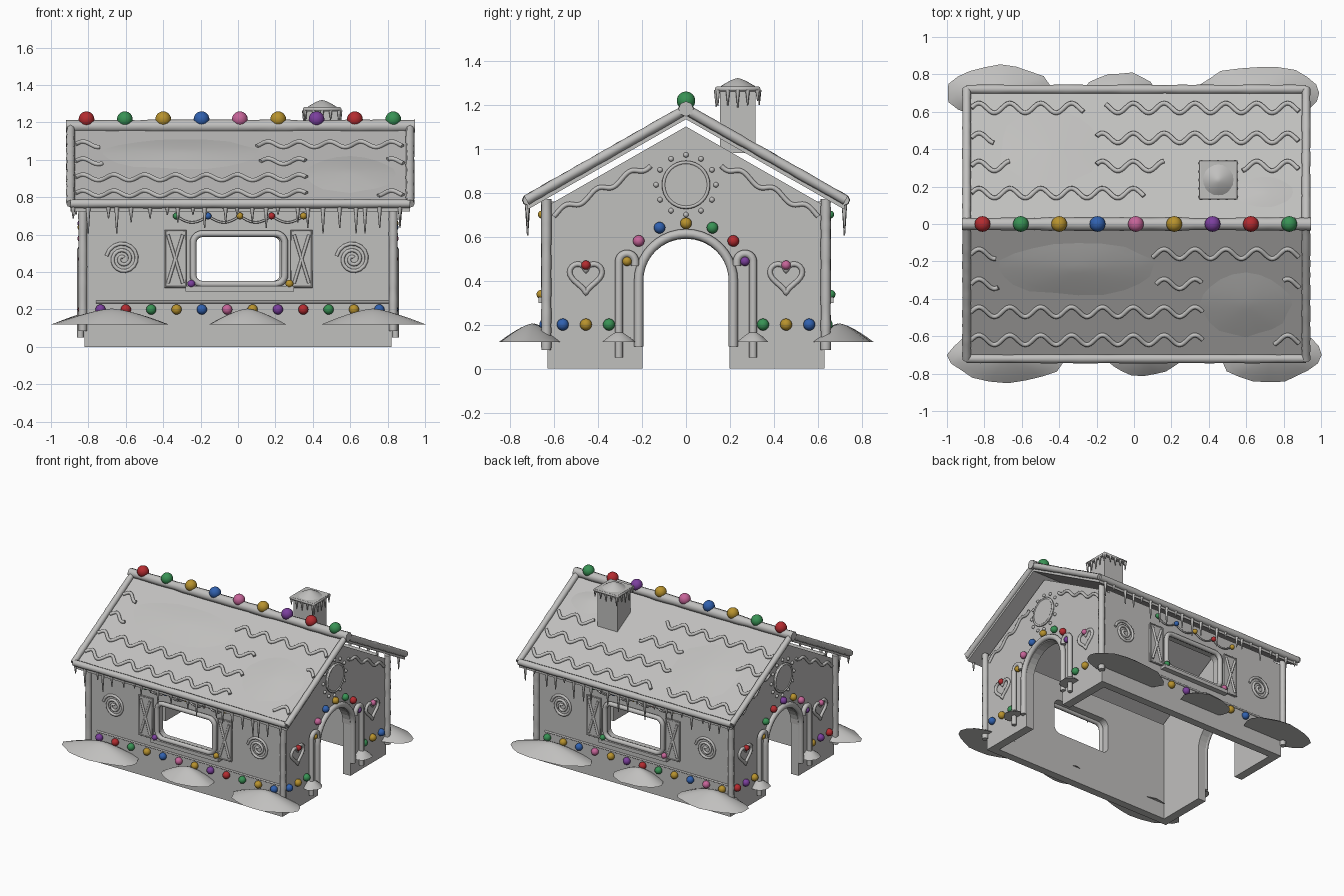
import bpy, bmesh, random
from math import sin, cos, pi
from mathutils import Matrix, Vector

random.seed(4)
if "Cube" in bpy.data.objects:
    bpy.data.objects.remove(bpy.data.objects["Cube"], do_unlink=True)

COLOURS = dict(icing_grey=(.53, .525, .515), red=(.46, .025, .03), green=(.04, .29, .09),
               yellow=(.48, .29, .027), blue=(.03, .12, .43), pink=(.57, .13, .32),
               purple=(.2, .05, .34))
MATS = {}
for key, rgb in COLOURS.items():
    m = bpy.data.materials.new(key)
    m.use_nodes = True
    m.diffuse_color = (*rgb, 1)
    m.node_tree.nodes["Principled BSDF"].inputs["Base Color"].default_value = (*rgb, 1)
    MATS[key] = m
CYCLE = ["red", "green", "yellow", "blue", "pink", "yellow", "purple"]

# Wall frames: u along the wall, v up, d outwards
HX, HY = .82, .63
FRONT = lambda u, v, d=0: Vector((u, -HY - d, v))
BACK = lambda u, v, d=0: Vector((-u, HY + d, v))
LEFT = lambda u, v, d=0: Vector((HX + d, u, v))
RIGHT = lambda u, v, d=0: Vector((-HX - d, -u, v))


def add(name, mesh, colour="icing_grey", smooth=False):
    if not mesh.materials:
        mesh.materials.append(MATS[colour])
    if smooth:
        mesh.shade_smooth()
    ob = bpy.data.objects.new(name, mesh)
    bpy.context.collection.objects.link(ob)
    return ob


def from_bm(name, bm, smooth=False):
    mesh = bpy.data.meshes.new(name)
    bm.to_mesh(mesh)
    bm.free()
    return add(name, mesh, smooth=smooth)


def panel(name, place, loops, t, d=0):
    """Flat outline, holes allowed, thickened inwards by t from offset d."""
    bm = bmesh.new()
    for loop in loops:
        vs = [bm.verts.new(place(u, v, d - t / 2)) for u, v in loop]
        for a, b in zip(vs, vs[1:] + vs[:1]):
            bm.edges.new((a, b))
    bmesh.ops.triangle_fill(bm, edges=bm.edges[:], use_beauty=True)
    bmesh.ops.recalc_face_normals(bm, faces=bm.faces[:])
    mod = from_bm(name, bm).modifiers.new("thickness", "SOLIDIFY")
    mod.thickness, mod.offset = t, 0


def tube(name, strokes, r, closed=False, lumps=0):
    """Round icing piping along one or more point lists."""
    cu = bpy.data.curves.new(name, "CURVE")
    cu.dimensions, cu.bevel_depth, cu.bevel_resolution = "3D", r, 2
    cu.use_fill_caps = True
    for pts in strokes:
        sp = cu.splines.new("POLY")
        sp.points.add(len(pts) - 1)
        sp.use_cyclic_u = closed
        for p, co in zip(sp.points, pts):
            p.co = (*co, 1)
            p.radius = 1 + random.uniform(-lumps, lumps)
    tmp = bpy.data.objects.new("tmp", cu)
    bpy.context.collection.objects.link(tmp)
    mesh = bpy.data.meshes.new_from_object(tmp.evaluated_get(bpy.context.evaluated_depsgraph_get()))
    bpy.data.objects.remove(tmp)
    mesh.materials.clear()
    add(name, mesh, smooth=True)


BALLS = {}


def ball(name, co, r, colour):
    if (r, colour) not in BALLS:
        bm = bmesh.new()
        bmesh.ops.create_uvsphere(bm, u_segments=20, v_segments=12, radius=r)
        mesh = bpy.data.meshes.new("sweet_" + colour)
        bm.to_mesh(mesh)
        bm.free()
        BALLS[r, colour] = mesh
    add(name, BALLS[r, colour], colour, True).location = co


def mound(name, base, cx, cy, rx, ry, h, n=20, rough=.06):
    """Soft snow heap with a ragged rim resting on base(x, y)."""
    bm = bmesh.new()
    wob = [1 + random.uniform(-rough, rough) for _ in range(n)]
    rings = []
    for k in range(1, 7):
        t, ring = k / 6, []
        for i in range(n):
            s = t * (1 + (wob[i] - 1) * t)
            x, y = cx + rx * s * cos(2 * pi * i / n), cy + ry * s * sin(2 * pi * i / n)
            ring.append(bm.verts.new((x, y, base(x, y) + h * (1 - t ** 1.4))))
        rings.append(ring)
    top = bm.verts.new((cx, cy, base(cx, cy) + h))
    for i in range(n):
        j = (i + 1) % n
        bm.faces.new((top, rings[0][i], rings[0][j]))
        for a, b in zip(rings, rings[1:]):
            bm.faces.new((a[i], b[i], b[j], a[j]))
    bm.faces.new(rings[-1][::-1])
    from_bm(name, bm, True).data.set_sharp_from_angle(angle=.9)


def icicles(name, spots, r):
    bm = bmesh.new()
    for x, y, z, length in spots:
        bmesh.ops.create_cone(bm, cap_ends=True, segments=8, radius1=r * .25, radius2=r,
                              depth=length, matrix=Matrix.Translation((x, y, z - length / 2)))
    from_bm(name, bm, True).data.set_sharp_from_angle(angle=.9)


def line(a, b, n=24):
    a, b = Vector(a), Vector(b)
    return [a.lerp(b, i / n) for i in range(n + 1)]


def arc(cx, cy, r, a0, a1, n=16):
    return [(cx + r * cos(a0 + (a1 - a0) * i / n), cy + r * sin(a0 + (a1 - a0) * i / n))
            for i in range(n + 1)]


def rect(u0, u1, v0, v1):
    return [(u0, v0), (u1, v0), (u1, v1), (u0, v1)]


def round_rect(u0, u1, v0, v1, r):
    corners = [(u1 - r, v1 - r), (u0 + r, v1 - r), (u0 + r, v0 + r), (u1 - r, v0 + r)]
    return [p for k, (x, y) in enumerate(corners) for p in arc(x, y, r, k * pi / 2, (k + 1) * pi / 2, 6)]


def on(place, pts, d):
    return [place(u, v, d) for u, v in pts]


# Long walls with window, shutters, sill, swirls, string lights and sweets
def long_wall(tag, place, start, sill_colours):
    hole = round_rect(-.24, .25, .335, .605, .05)
    panel(tag + "_wall", place, [rect(-.755, .755, 0, .76), hole], .06)
    tube(tag + "_window_piping", [on(place, hole, .012)], .018, True)
    panel(tag + "_sill", place, [rect(-.28, .3, .297, .325)], .04, .04)
    tube(tag + "_base_trim", [on(place, [(-.76, .24), (.81, .24)], .002)], .007)
    for u0, u1, side in ((-.39, -.28, "a"), (.285, .395, "b")):
        panel(f"{tag}_shutter_{side}", place, [rect(u0, u1, .32, .62)], .02, .018)
        cross = [on(place, p, .02) for p in ([(u0 + .015, .34), (u1 - .015, .6)], [(u0 + .015, .6), (u1 - .015, .34)])]
        tube(f"{tag}_shutter_cross_{side}", cross, .009)
        tube(f"{tag}_shutter_rim_{side}", [on(place, rect(u0, u1, .32, .62), .018)], .006, True)
    for s in (-1, 1):
        swirl = [(s * .615 + (.008 + .0042 * k / 1.9) * cos(k * pi / 8 + 1) * 1.0,
                  .47 + (.008 + .0042 * k / 1.9) * sin(k * pi / 8 + 1)) for k in range(38)]
        tube(f"{tag}_swirl_{s}", [on(place, swirl, .004)], .01)
    wire = [(-.33 + .17 * k / 8, .7 - .035 * sin(pi * (k % 8) / 8)) for k in range(33)]
    tube(tag + "_light_wire", [on(place, wire, .015)], .006)
    for k, c in enumerate(["green", "blue", "yellow", "red", "yellow"]):
        ball(f"{tag}_bulb_{k}", place(-.33 + .17 * k, .7, .025), .018, c)
    for k in range(12):
        ball(f"{tag}_sweet_{k}", place(-.735 + .1355 * k, .2, .01), .027, CYCLE[(start + k) % 7])
    for u, c in zip((-.25, .275), sill_colours):
        ball(f"{tag}_sill_sweet_{c}", place(u, .337, .028), .021, c)


long_wall("front", FRONT, 6, ("purple", "yellow"))
long_wall("back", BACK, 1, ("green", "pink"))


# Gable walls with arched door, canes, hearts and a round plaque
def gable(tag, place, arch_colours, base_colours):
    outline = [(-HY, 0), (-.198, 0)] + arc(0, .392, .198, pi, 0) + [(.198, 0), (HY, 0), (HY, .74), (0, 1.1), (-HY, .74)]
    panel(tag + "_gable", place, [outline], .065)
    door = [(-.215, .1)] + arc(0, .398, .215, pi, 0, 20) + [(.215, .1)]
    tube(tag + "_door_piping", [on(place, door, .01)], .021)
    panel(tag + "_plaque", place, [arc(0, .835, .105, 0, 2 * pi, 31)[:-1]], .02, .015)
    tube(tag + "_plaque_rim", [on(place, arc(0, .835, .102, 0, 2 * pi, 32)[:-1], .012)], .008, True)
    for k, (u, v) in enumerate(arc(0, .835, .136, 0, 2 * pi, 12)[:-1]):
        ball(f"{tag}_dot_{k}", place(u, v, .003), .012, "icing_grey")
    for k, c in enumerate(arch_colours):
        u, v = [(-.215, .58), (-.12, .64), (0, .66), (.12, .64), (.215, .58)][k]
        ball(f"{tag}_arch_sweet_{k}", place(u, v, .012), .026, c)
    for s, heart_c, cane_c in ((-1, "red", "yellow"), (1, "pink", "purple")):
        cane = [(s * .305, .05)] + [(s * u, v) for u, v in arc(.268, .485, .037, 0, pi, 10)] + [(s * .231, .465)]
        tube(f"{tag}_cane_{s}", [on(place, cane, .022)], .018)
        ball(f"{tag}_cane_sweet_{s}", place(s * .268, .488, .02), .022, cane_c)
        foot = place(s * .305, 0, .022)
        mound(f"{tag}_cane_snow_{s}", lambda x, y: .12, foot.x, foot.y, .075, .075, .05, 14)
        heart = [(s * .455 + .0046 * 16 * sin(t) ** 3,
                  .42 + .0046 * (13 * cos(t) - 5 * cos(2 * t) - 2 * cos(3 * t) - cos(4 * t)))
                 for t in (2 * pi * k / 40 for k in range(40))]
        tube(f"{tag}_heart_{s}", [on(place, heart, .005)], .012, True)
        ball(f"{tag}_heart_sweet_{s}", place(s * .455, .47, .015), .021, heart_c)
        scallop = [(s * (.6 - .44 * k / 48), .7 + .23 * k / 48 + .016 * sin(2 * pi * k / 16 - .6)) for k in range(49)]
        tube(f"{tag}_scallop_{s}", [on(place, scallop, .004)], .011)
        for k, c in enumerate(base_colours):
            ball(f"{tag}_base_sweet_{s}_{k}", place(s * (.35 + .105 * k), .2, .01), .027, c)


gable("left", LEFT, ["pink", "blue", "yellow", "green", "red"], ["green", "yellow", "blue"])
gable("right", RIGHT, ["green", "red", "purple", "yellow", "pink"], ["yellow", "purple", "red"])

# Roof slab and its piping
X0, X1, EAVE = -.895, .92, .72
roof_z = lambda x, y: 1.168 - .57 * abs(y)
chevron = [(-EAVE, roof_z(0, EAVE) - .035), (0, 1.133), (EAVE, roof_z(0, EAVE) - .035),
           (EAVE, roof_z(0, EAVE)), (0, 1.168), (-EAVE, roof_z(0, EAVE))]
panel("roof", lambda u, v, d=0: Vector((X1 + d, u, v)), [chevron], X1 - X0)
tube("ridge_piping", [line((X0 - .025, 0, 1.18), (X1 + .025, 0, 1.18))], .034, lumps=.1)
eave_z = roof_z(0, EAVE) + .008
for s in (-1, 1):
    tube(f"eave_piping_{s}", [line((X0, s * EAVE, eave_z), (X1, s * EAVE, eave_z))], .024, lumps=.08)
    for x in (X0, X1):
        tube(f"rake_piping_{s}_{x}", [line((x, 0, 1.178), (x, s * (EAVE + .005), eave_z))], .023, lumps=.07)
        cx = .83 if x > 0 else -.83
        tube(f"corner_piping_{s}_{x}", [line((cx, s * .635, .085), (cx, s * .635, .77))], .023, lumps=.06)
    spots = [(X0 + .03 + .078 * k + random.uniform(-.02, .02), s * EAVE, eave_z - .01,
              random.choice((.05, .07, .09, .12, .15))) for k in range(23)]
    icicles(f"eave_icicles_{s}", spots, .013)

# Wavy icing rows, broken where snow lies
ROWS = [(-.16, -.87, -.73), (-.16, .1, .89), (-.32, -.87, -.72), (-.32, .12, .36), (-.32, .8, .89),
        (-.47, -.87, .37), (-.62, -.87, .37), (-.62, .75, .89), (.165, -.87, .06), (.31, -.87, -.66),
        (.31, -.2, .17), (.31, .58, .89), (.46, -.87, -.75), (.46, -.2, .89), (.62, -.87, -.27), (.62, -.15, .89)]
waves = []
for y0, a, b in ROWS:
    pts = []
    for k in range(int((b - a) / .012) + 1):
        x = a + .012 * k
        y = y0 + .026 * sin(2 * pi * (x + .87) / .165)
        pts.append((x, y, roof_z(x, y) + .006))
    waves.append(pts)
tube("roof_waves", waves, .012)
for k, spec in enumerate([(-.3, -.24, .42, .14), (.6, -.43, .24, .17), (-.45, .4, .27, .2), (.7, .17, .15, .08)]):
    mound(f"roof_snow_{k}", roof_z, *spec, .018)

# Ridge sweets
for k in range(9):
    ball(f"ridge_sweet_{k}", (-.81 + .205 * k, 0, 1.217), .042, CYCLE[k % 7])

# Chimney with snow cap and icicles
CX, CY = .45, .235
chimney = lambda u, v, d=0: Vector((CX + d, CY + u, v))
panel("chimney", chimney, [rect(-.08, .08, .98, 1.27)], .17, .085)
panel("chimney_cap", chimney, [rect(-.1, .1, 1.258, 1.28)], .2, .1)
tube("chimney_piping", [[(CX + a, CY + b, 1.27) for a, b in rect(-.095, .095, -.095, .095)]], .012, True)
mound("chimney_snow", lambda x, y: 1.278, CX, CY, .085, .085, .042, 20, .02)
icicles("chimney_icicles", [(CX + a, CY + b, 1.265, random.uniform(.03, .08)) for k in range(-2, 3)
                            for a, b in ((.045 * k, .098), (.045 * k, -.098), (.098, .045 * k), (-.098, .045 * k))], .01)

# Snow drifts around the base
for k, spec in enumerate([(-.675, -.7, .31, .145), (.05, -.69, .21, .125), (.72, -.7, .27, .145),
                          (-.715, .7, .28, .15), (-.075, .69, .205, .12), (.66, .7, .33, .145)]):
    mound(f"snow_drift_{k}", lambda x, y: .12, *spec, .085)
